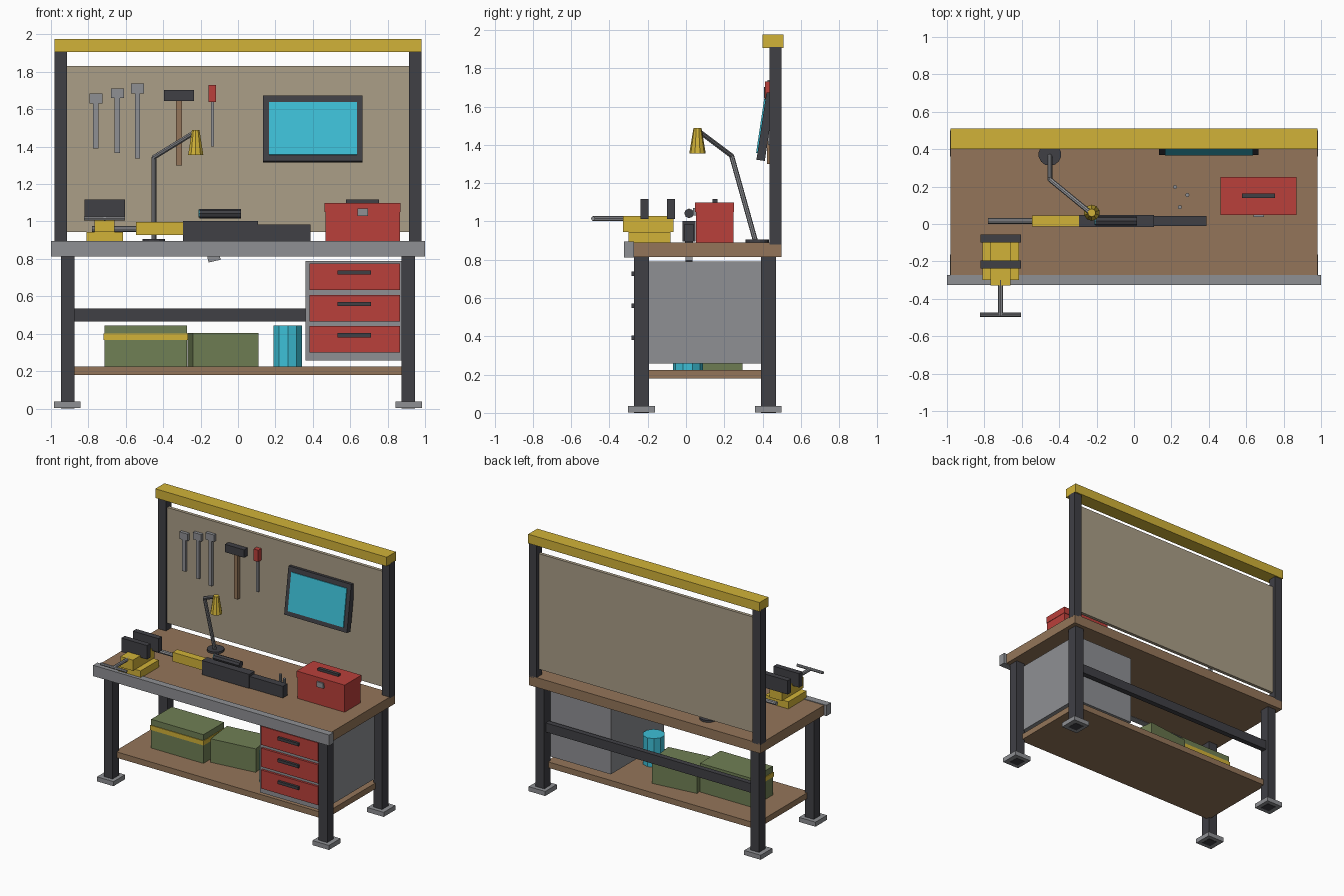
import bpy, bmesh, math
from mathutils import Vector, Matrix

if "Cube" in bpy.data.objects:
    bpy.data.objects.remove(bpy.data.objects["Cube"])


def lin(c):
    return c / 12.92 if c <= 0.04045 else ((c + 0.055) / 1.055) ** 2.4


def material(name, r, g, b):
    m = bpy.data.materials.new(name)
    m.diffuse_color = (lin(r), lin(g), lin(b), 1)
    m.use_nodes = True
    m.node_tree.nodes["Principled BSDF"].inputs["Base Color"].default_value = m.diffuse_color
    return m


DARK = material("dark_steel", 0.25, 0.25, 0.27)
GREY = material("grey_metal", 0.56, 0.565, 0.58)
YELLOW = material("yellow_paint", 0.82, 0.70, 0.22)
WOOD = material("brown_wood", 0.58, 0.46, 0.35)
RED = material("red_paint", 0.73, 0.25, 0.23)
GREEN = material("olive_green", 0.44, 0.50, 0.33)
CYAN = material("cyan_glow", 0.24, 0.75, 0.84)
TAN = material("tan_board", 0.67, 0.62, 0.53)


def finish(name, bm, mat):
    bmesh.ops.recalc_face_normals(bm, faces=bm.faces)
    me = bpy.data.meshes.new(name)
    bm.to_mesh(me)
    bm.free()
    me.materials.append(mat)
    ob = bpy.data.objects.new(name, me)
    bpy.context.collection.objects.link(ob)
    return ob


def box(name, mat, x, y, z, rot=(0, 0, 0)):
    """Box from (min, max) ranges, optionally turned (degrees) about its centre."""
    bm = bmesh.new()
    bmesh.ops.create_cube(bm, size=1)
    bmesh.ops.scale(bm, vec=(x[1] - x[0], y[1] - y[0], z[1] - z[0]), verts=bm.verts)
    ob = finish(name, bm, mat)
    ob.location = (sum(x) / 2, sum(y) / 2, sum(z) / 2)
    ob.rotation_euler = [math.radians(a) for a in rot]
    return ob


def rod(name, mat, a, b, r1, r2=None, sides=8):
    """Cylinder or cone from point a to point b."""
    a, b = Vector(a), Vector(b)
    d = b - a
    bm = bmesh.new()
    bmesh.ops.create_cone(bm, cap_ends=True, segments=sides, radius1=r1,
                          radius2=r1 if r2 is None else r2, depth=d.length)
    turn = d.to_track_quat('Z', 'Y').to_matrix().to_4x4()
    bmesh.ops.transform(bm, matrix=Matrix.Translation((a + b) / 2) @ turn, verts=bm.verts)
    return finish(name, bm, mat)


def around(c, h):
    return (c - h, c + h)


# Frame: legs, feet, uprights
for side, sx in (("left", -1), ("right", 1)):
    for end, cy in (("front", -0.233), ("rear", 0.43)):
        box(f"{end}_{side}_leg", DARK, around(sx * 0.91, 0.037), around(cy, 0.039), (0, 0.82))
        box(f"{end}_{side}_foot", GREY, around(sx * 0.913, 0.07), around(cy, 0.07), (0.002, 0.037))
    box(f"{side}_upright", DARK, around(sx * 0.948, 0.033), (0.435, 0.5), (0.88, 1.91))
box("rear_crossbar", DARK, (-0.89, 0.89), (0.41, 0.45), (0.465, 0.535))
box("lower_shelf", WOOD, (-0.89, 0.89), (-0.22, 0.42), (0.18, 0.225))
box("worktop", WOOD, (-0.98, 0.98), (-0.275, 0.5), (0.815, 0.89))
box("worktop_front_lip", GREY, (-1, 1), (-0.325, -0.272), (0.812, 0.895))
box("back_board", TAN, (-0.917, 0.917), (0.45, 0.475), (0.945, 1.83))
box("top_rail", YELLOW, (-0.98, 0.98), (0.4, 0.51), (1.905, 1.975))

# Drawer cabinet
box("drawer_cabinet", GREY, (0.36, 0.885), (-0.25, 0.395), (0.257, 0.79))
for i, z in enumerate((0.705, 0.537, 0.37)):
    box(f"drawer_{i + 1}", RED, (0.383, 0.865), (-0.267, -0.24), around(z, 0.071))
    box(f"drawer_handle_{i + 1}", DARK, (0.533, 0.71), (-0.285, -0.26), around(z + 0.022, 0.011))

# Goods on the lower shelf
box("large_crate", GREEN, (-0.715, -0.272), (-0.03, 0.22), (0.225, 0.445))
box("crate_band", YELLOW, (-0.72, -0.268), (-0.035, 0.225), (0.365, 0.4))
box("small_crate", GREEN, around(-0.08, 0.177), around(0.155, 0.12), (0.225, 0.405), (0, 0, 7))
rod("canister", CYAN, (0.266, 0.01, 0.225), (0.266, 0.01, 0.445), 0.079, sides=10)

# Vise
VX = -0.713
box("vise_base", YELLOW, around(VX, 0.098), (-0.3, -0.08), (0.89, 0.945))
box("vise_body", YELLOW, around(VX, 0.053), (-0.33, -0.065), (0.945, 1.027))
for name, y in (("front", -0.217), ("rear", -0.078)):
    box(f"vise_{name}_jaw", DARK, around(VX, 0.109), around(y, 0.021), (1.012, 1.118))
rod("vise_screw", GREY, (VX, -0.3, 1.015), (VX, -0.488, 1.015), 0.013)
rod("vise_handle", GREY, (VX - 0.11, -0.485, 1.015), (VX + 0.11, -0.485, 1.015), 0.011)

# Long gadget lying on the worktop
GY = 0.016
rod("gadget_barrel", GREY, (-0.78, GY, 0.96), (-0.53, GY, 0.96), 0.015)
box("gadget_foregrip", YELLOW, (-0.545, -0.29), around(GY, 0.029), (0.927, 0.997))
box("gadget_body", DARK, (-0.295, 0.107), around(GY, 0.033), (0.895, 1.003))
box("gadget_stock", DARK, (0.107, 0.388), around(GY, 0.027), (0.895, 0.985))
box("gadget_magazine", GREY, around(-0.143, 0.033), around(GY, 0.018), (0.786, 0.946), (0, -13, 0))
box("gadget_grip", DARK, around(0.035, 0.025), around(GY, 0.02), (0.82, 0.95), (0, -18, 0))
rod("gadget_sight", DARK, (-0.205, GY, 1.042), (0.015, GY, 1.042), 0.025)
rod("gadget_lens", CYAN, (-0.212, GY, 1.042), (-0.205, GY, 1.042), 0.021)

# Small pins standing on the worktop
for i, (x, y) in enumerate(((0.22, 0.198), (0.285, 0.155), (0.245, 0.09))):
    rod(f"pin_{i + 1}", GREY, (x, y, 0.89), (x, y, 0.955), 0.011)

# Toolbox
box("toolbox_body", RED, (0.467, 0.867), (0.052, 0.247), (0.89, 1.05))
box("toolbox_lid", RED, (0.463, 0.87), (0.048, 0.251), (1.05, 1.1))
box("toolbox_latch", GREY, (0.64, 0.695), (0.037, 0.06), (1.03, 1.07))
box("toolbox_handle", DARK, (0.577, 0.755), (0.138, 0.164), (1.1, 1.118))

# Desk lamp
elbow, tip = (-0.45, 0.238, 1.343), (-0.235, 0.062, 1.475)
rod("lamp_base", DARK, (-0.45, 0.372, 0.89), (-0.45, 0.372, 0.905), 0.061, sides=14)
rod("lamp_lower_arm", GREY, (-0.45, 0.362, 0.9), elbow, 0.013)
rod("lamp_upper_arm", GREY, elbow, tip, 0.013)
rod("lamp_shade", YELLOW, (-0.226, 0.06, 1.355), (-0.226, 0.06, 1.488), 0.043, 0.021, sides=10)

# Hanging tools
for i, (x, z0, z1) in enumerate(((-0.76, 1.39, 1.685), (-0.645, 1.365, 1.712), (-0.538, 1.338, 1.738))):
    box(f"wrench_shaft_{i + 1}", GREY, around(x, 0.014), (0.43, 0.45), (z0, z1 - 0.04))
    box(f"wrench_head_{i + 1}", GREY, around(x, 0.035), (0.426, 0.45), (z1 - 0.053, z1))
box("hammer_handle", WOOD, around(-0.315, 0.016), (0.422, 0.45), (1.3, 1.65))
box("hammer_head", DARK, around(-0.315, 0.081), (0.408, 0.452), (1.643, 1.703))
box("screwdriver_handle", RED, around(-0.137, 0.02), (0.412, 0.45), (1.64, 1.73))
box("screwdriver_shaft", GREY, around(-0.137, 0.008), (0.427, 0.443), (1.4, 1.645))

# Tilted wall screen
TILT = (-8.5, 0, 0)
box("screen_frame", DARK, (0.133, 0.665), around(0.416, 0.022), around(1.495, 0.178), TILT)
box("screen_glass", CYAN, (0.165, 0.635), around(0.391, 0.004), around(1.498, 0.143), TILT)
